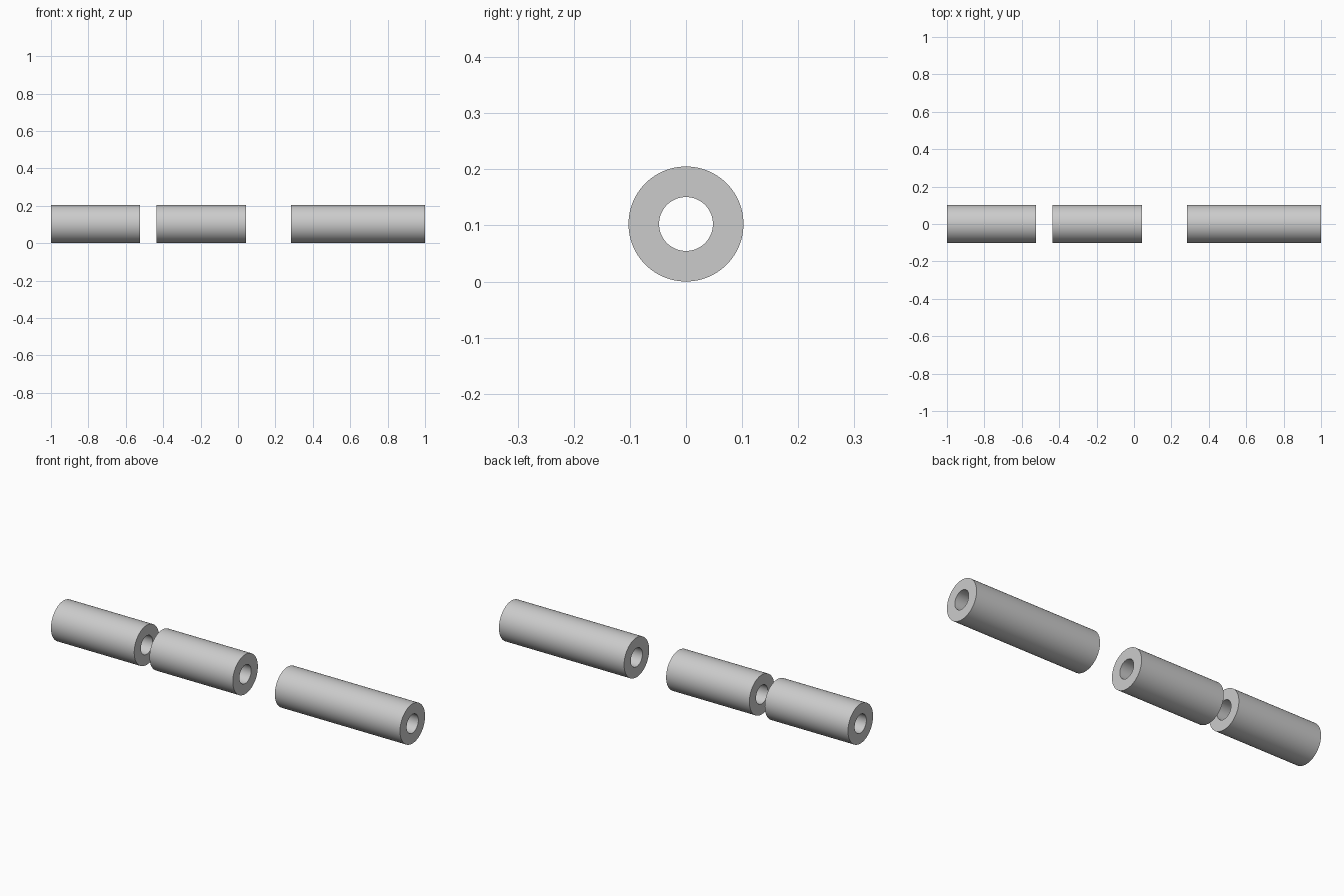
import bpy, bmesh
from math import cos, sin, tau

if "Cube" in bpy.data.objects:
    bpy.data.objects.remove(bpy.data.objects["Cube"])

R_OUT, R_IN, SIDES = 0.1025, 0.048, 96


def tube(name, x0, x1):
    """Hollow cylinder lying along x, resting on z = 0."""
    bm = bmesh.new()
    profile = [(x0, R_OUT), (x1, R_OUT), (x1, R_IN), (x0, R_IN)]
    rings = [[bm.verts.new((x, r * cos(tau * i / SIDES), R_OUT + r * sin(tau * i / SIDES)))
              for i in range(SIDES)] for x, r in profile]
    for k in range(4):
        a, b = rings[k], rings[(k + 1) % 4]
        for i in range(SIDES):
            j = (i + 1) % SIDES
            bm.faces.new((a[i], b[i], b[j], a[j]))
    bmesh.ops.recalc_face_normals(bm, faces=bm.faces)
    mesh = bpy.data.meshes.new(name)
    bm.to_mesh(mesh)
    bm.free()
    obj = bpy.data.objects.new(name, mesh)
    bpy.context.collection.objects.link(obj)
    bpy.ops.object.select_all(action='DESELECT')
    obj.select_set(True)
    bpy.context.view_layer.objects.active = obj
    bpy.ops.object.shade_smooth_by_angle()


# Two short tubes and one long tube on a common axis
tube("short_tube_left", -1.0, -0.523)
tube("short_tube_middle", -0.435, 0.042)
tube("long_tube_right", 0.283, 1.0)
